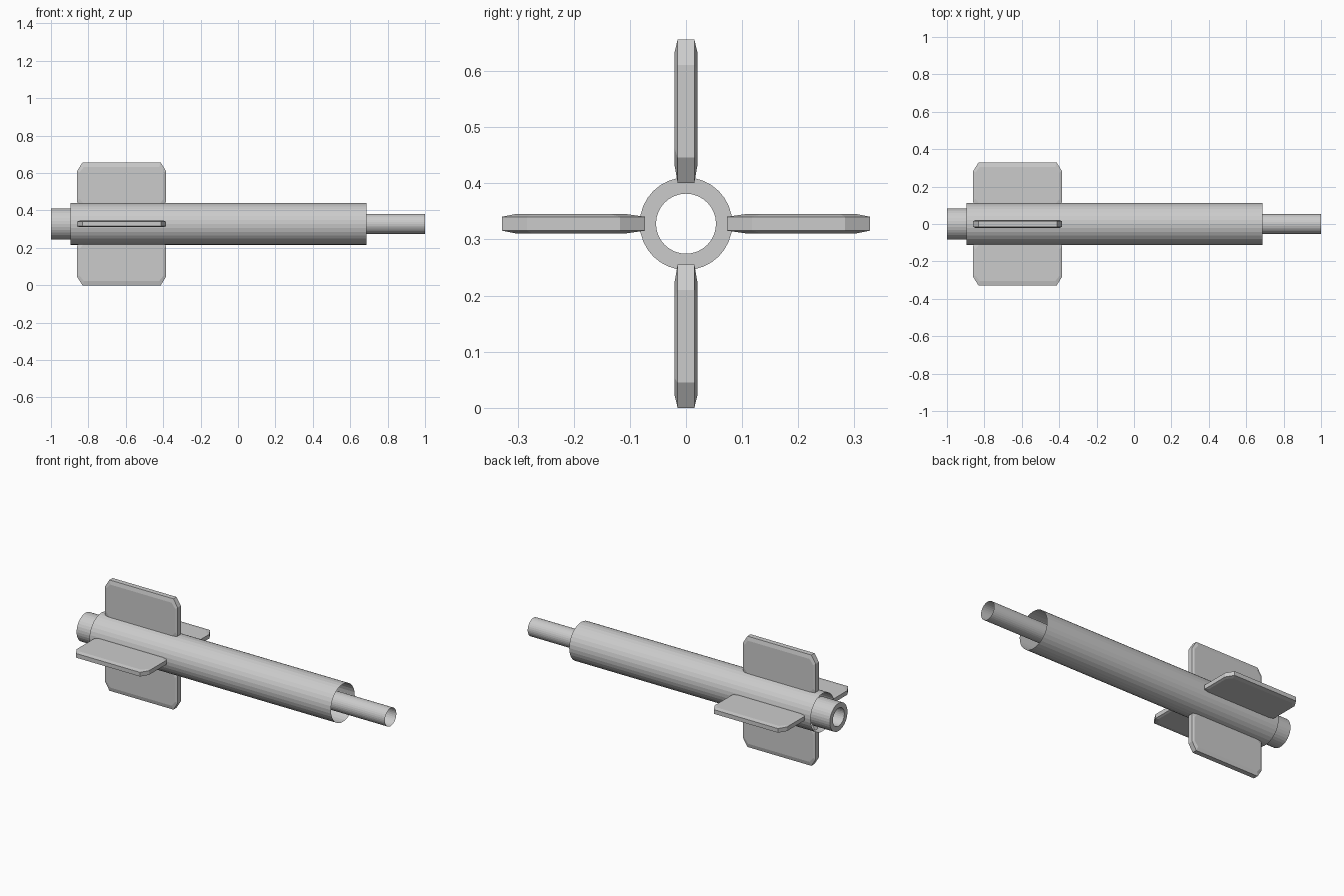
import bpy, bmesh, math
from mathutils import Matrix, Vector

cube = bpy.data.objects.get("Cube")
if cube:
    bpy.data.objects.remove(cube)

AXIS_Z = 0.328
SIDES = 32

grey = bpy.data.materials.new("light grey")
grey.use_nodes = True
colour = (0.6, 0.6, 0.6, 1)
grey.diffuse_color = colour
grey.node_tree.nodes["Principled BSDF"].inputs["Base Color"].default_value = colour


def finish(name, bm):
    mesh = bpy.data.meshes.new(name)
    bm.to_mesh(mesh)
    bm.free()
    mesh.materials.append(grey)
    obj = bpy.data.objects.new(name, mesh)
    obj.location.z = AXIS_Z
    bpy.context.collection.objects.link(obj)
    return obj


def lathe(name, profile, closed=False):
    """Spin (x, radius) points around the long axis."""
    bm = bmesh.new()
    rings = []
    for x, r in profile:
        angles = [2 * math.pi * i / SIDES for i in range(SIDES)]
        rings.append([bm.verts.new((x, r * math.cos(a), r * math.sin(a))) for a in angles])
    pairs = list(zip(rings, rings[1:]))
    if closed:
        pairs.append((rings[-1], rings[0]))
    for a, b in pairs:
        for i in range(SIDES):
            j = (i + 1) % SIDES
            bm.faces.new((a[i], a[j], b[j], b[i]))
    # Outward side follows the profile running from rear to front
    bmesh.ops.reverse_faces(bm, faces=bm.faces[:])
    return finish(name, bm)


def outline(x0, x1, r0, r1, cut_x, cut_r):
    """Rectangle with four cut corners, as (x, radius) points."""
    return [(x0 + cut_x, r0), (x1 - cut_x, r0), (x1, r0 + cut_r), (x1, r1 - cut_r),
            (x1 - cut_x, r1), (x0 + cut_x, r1), (x0, r1 - cut_r), (x0, r0 + cut_r)]


def fin(name, angle, thickness):
    """Plate with cut corners and bevelled rims, standing out from the axis."""
    rim = outline(-0.86, -0.385, 0.073, 0.328, 0.028, 0.045)
    flat = outline(-0.848, -0.397, 0.105, 0.305, 0.024, 0.03)
    layers = [(flat, -1), (rim, -0.73), (rim, 0.73), (flat, 1)]
    bm = bmesh.new()
    rows = [[bm.verts.new((x, t * thickness, r)) for x, r in pts] for pts, t in layers]
    bm.faces.new(rows[0])
    bm.faces.new(rows[-1])
    for a, b in zip(rows, rows[1:]):
        for i in range(len(a)):
            j = (i + 1) % len(a)
            bm.faces.new((a[i], a[j], b[j], b[i]))
    bmesh.ops.recalc_face_normals(bm, faces=bm.faces[:])
    bmesh.ops.transform(bm, matrix=Matrix.Rotation(angle, 4, "X"), verts=bm.verts[:])
    return finish(name, bm)


# Open thin-walled body and the narrow pipe through it
lathe("body_tube", [(-0.895, 0.112), (0.687, 0.112)])
lathe("front_pipe", [(-0.86, 0.0535), (1.0, 0.0535)])

# Thick-walled rear nozzle
lathe("rear_nozzle", [(-1.0, 0.0825), (-0.87, 0.0825), (-0.87, 0.0535), (-1.0, 0.0535)], True)

# Four fins: the upright pair is slightly thicker
for i, side in enumerate(("top", "front", "bottom", "back")):
    fin(side + "_fin", i * math.pi / 2, 0.0205 if i % 2 == 0 else 0.017)
